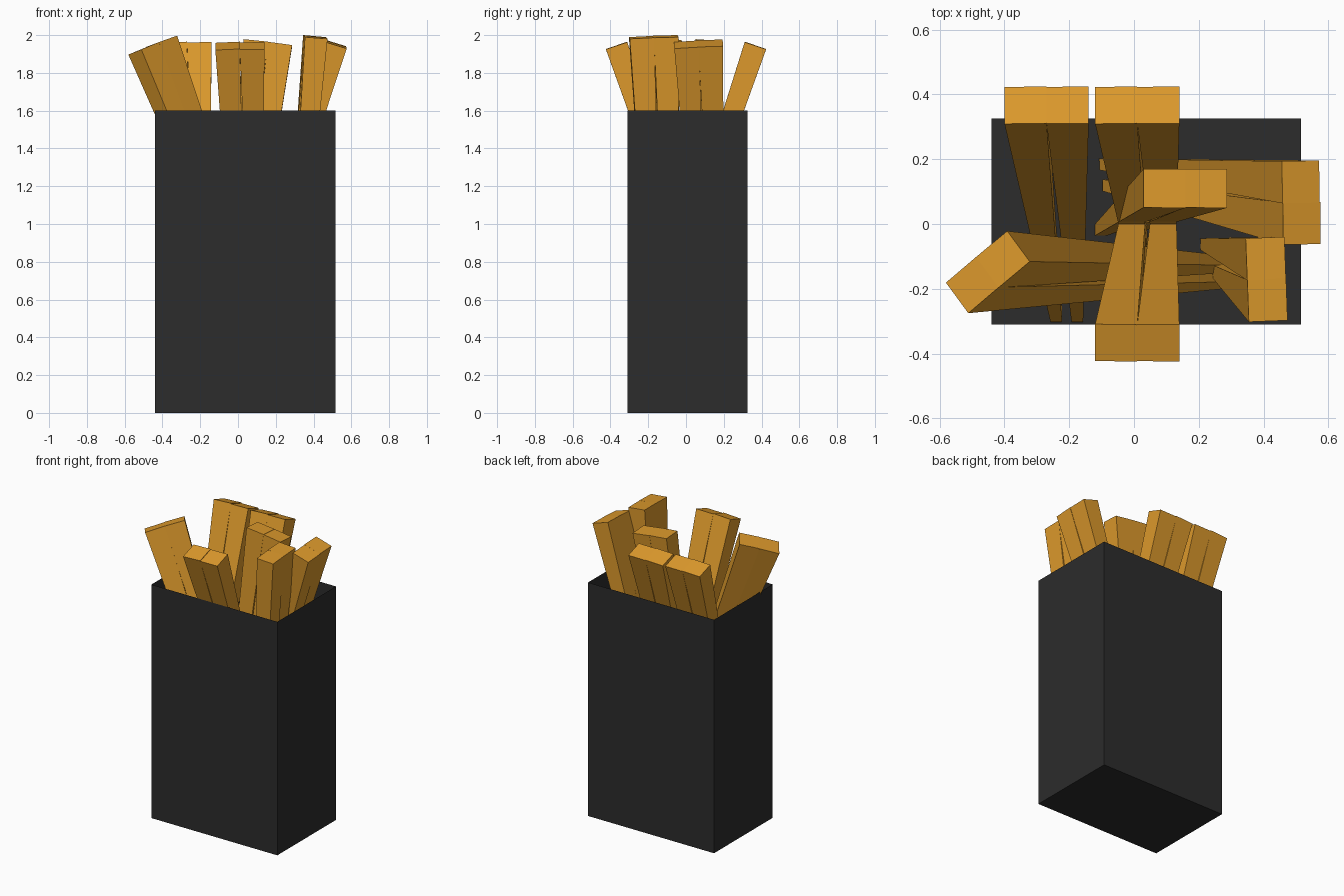
import bpy, bmesh
from mathutils import Vector

if "Cube" in bpy.data.objects:
    bpy.data.objects.remove(bpy.data.objects["Cube"])


def material(name, color):
    m = bpy.data.materials.new(name)
    m.diffuse_color = (*color, 1)
    m.use_nodes = True
    m.node_tree.nodes["Principled BSDF"].inputs["Base Color"].default_value = m.diffuse_color
    return m


def finish(bm, name, mat):
    me = bpy.data.meshes.new(name)
    bm.to_mesh(me)
    bm.free()
    me.materials.append(mat)
    ob = bpy.data.objects.new(name, me)
    bpy.context.collection.objects.link(ob)
    return ob


black = material("carton_black", (0.025, 0.025, 0.025))
gold = material("fry_gold", (0.72, 0.32, 0.025))

# Open-topped carton, a single thin shell
bm = bmesh.new()
bmesh.ops.create_cube(bm, size=1)
bmesh.ops.scale(bm, verts=bm.verts, vec=(0.955, 0.635, 1.6))
bmesh.ops.translate(bm, verts=bm.verts, vec=(0.0375, 0.0075, 0.8))
bm.normal_update()
bmesh.ops.delete(bm, geom=[f for f in bm.faces if f.normal.z > 0.9], context='FACES')
finish(bm, "carton", black)


def fry(name, top, bottom, side):
    """Square stick tapering from the top end to a thin bottom end."""
    top, bottom, side = Vector(top), Vector(bottom), Vector(side)
    axis = (top - bottom).normalized()
    u = (side - axis * side.dot(axis)).normalized()
    v = axis.cross(u)
    bm = bmesh.new()
    bmesh.ops.create_cube(bm, size=1)
    for p in bm.verts:
        end, w, d = (top, 0.13, 0.12) if p.co.z > 0 else (bottom, 0.036, 0.036)
        p.co = end + u * p.co.x * w + v * p.co.y * d
    finish(bm, name, gold)


X, Y = (1, 0, 0), (0, 1, 0)

# Two back pairs and one front pair, the front one mirrored in y
for label, dx, s in (("back_left", 0, 1), ("back_middle", 0.28, 1), ("front_middle", 0.28, -1)):
    fry(label + "_fry_a", (-0.335 + dx, 0.367 * s, 1.943), (-0.24 + dx, -0.285 * s, 0.01), X)
    fry(label + "_fry_b", (-0.205 + dx, 0.367 * s, 1.943), (-0.175 + dx, -0.285 * s, 0.01), X)

# Centre pair
fry("centre_fry_a", (0.094, 0.11, 1.968), (-0.102, -0.018, 0.01), X)
fry("centre_fry_b", (0.222, 0.11, 1.952), (-0.04, -0.018, 0.01), X)

# Right pair leaning outward
fry("right_fry_a", (0.515, 0.13, 1.957), (-0.09, 0.185, 0.01), (-0.02, 1, 0))
fry("right_fry_b", (0.518, 0.002, 1.95), (-0.08, 0.12, 0.01), (-0.02, 1, 0))

# Right front pair, almost upright
fry("right_front_fry_a", (0.407, -0.107, 1.993), (0.223, -0.062, 0.01), (-0.04, 1, 0))
fry("right_front_fry_b", (0.412, -0.235, 1.988), (0.253, -0.14, 0.01), (-0.04, 1, 0))

# Left pair, turned and leaning strongly
fry("left_fry_a", (-0.499, -0.188, 1.93), (0.28, -0.175, 0.02), (0.095, 0.08, 0.036))
fry("left_fry_b", (-0.405, -0.109, 1.967), (0.30, -0.125, 0.03), (0.095, 0.08, 0.036))
